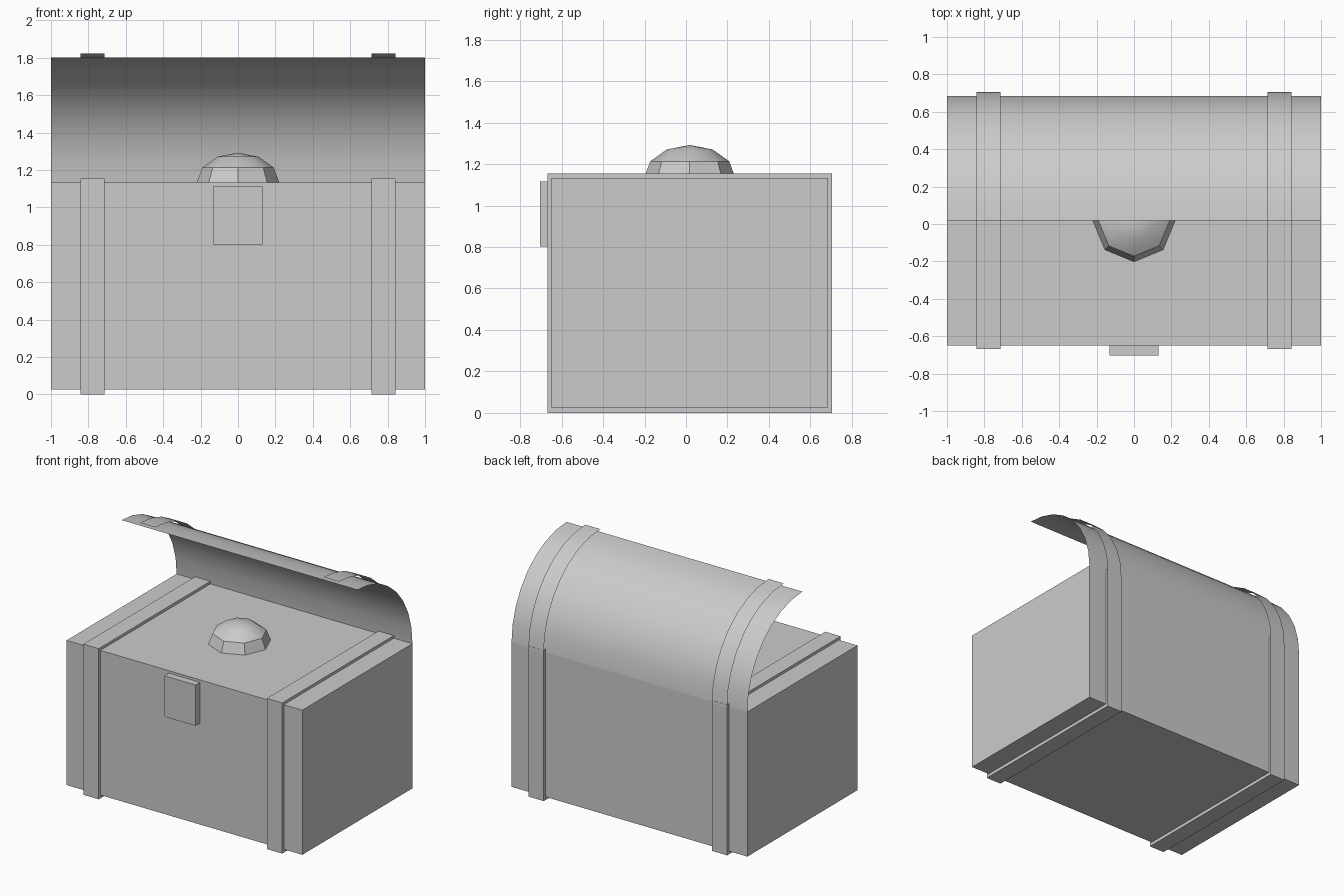
import bpy, bmesh, math
from mathutils import Vector

if "Cube" in bpy.data.objects:
    bpy.data.objects.remove(bpy.data.objects["Cube"])

CY = 0.018       # depth centre of the chest body
TOP = 1.134      # top of the body, hinge height of the lid

grey = bpy.data.materials.new("plain grey")
grey.diffuse_color = (0.6, 0.6, 0.6, 1)
grey.use_nodes = True
grey.node_tree.nodes["Principled BSDF"].inputs["Base Color"].default_value = grey.diffuse_color


def add_object(name, bm):
    mesh = bpy.data.meshes.new(name)
    bm.to_mesh(mesh)
    bm.free()
    mesh.materials.append(grey)
    obj = bpy.data.objects.new(name, mesh)
    bpy.context.collection.objects.link(obj)
    return obj


def smooth(obj, angle):
    bpy.ops.object.select_all(action='DESELECT')
    obj.select_set(True)
    bpy.context.view_layer.objects.active = obj
    bpy.ops.object.shade_smooth_by_angle(angle=math.radians(angle))


def box(name, lo, hi):
    lo, hi = Vector(lo), Vector(hi)
    bm = bmesh.new()
    bmesh.ops.create_cube(bm, size=1)
    bmesh.ops.scale(bm, vec=hi - lo, verts=bm.verts)
    bmesh.ops.translate(bm, vec=(lo + hi) / 2, verts=bm.verts)
    return add_object(name, bm)


def quarter_shell(name, x0, x1, radius, segments=8):
    """Open quarter cylinder sheet rising from the back edge, facing outwards."""
    bm = bmesh.new()
    rows = []
    for i in range(segments + 1):
        a = math.pi / 2 * i / segments
        y, z = CY + radius * math.cos(a), TOP + radius * math.sin(a)
        rows.append((bm.verts.new((x0, y, z)), bm.verts.new((x1, y, z))))
    for (a, b), (c, d) in zip(rows, rows[1:]):
        bm.faces.new((b, a, c, d))
    smooth(add_object(name, bm), 30)


# Body and lock plate
box("chest_body", (-1, CY - 0.667, 0.025), (1, CY + 0.667, TOP))
box("lock_plate", (-0.132, -0.703, 0.802), (0.132, -0.64, 1.115))

# Open lid sheet
quarter_shell("lid", -1, 1, 0.667)

# Straps around the body and over the lid
for side, x in (("left", -0.778), ("right", 0.778)):
    box("body_strap_" + side, (x - 0.065, CY - 0.687, 0), (x + 0.065, CY + 0.687, 1.155))
    quarter_shell("lid_strap_" + side, x - 0.065, x + 0.065, 0.688)

# Faceted knob of treasure set into the top
bm = bmesh.new()
bmesh.ops.create_uvsphere(bm, u_segments=8, v_segments=6, radius=1)
bmesh.ops.scale(bm, vec=(0.22, 0.22, 0.158), verts=bm.verts)
bmesh.ops.translate(bm, vec=(0, CY, TOP), verts=bm.verts)
smooth(add_object("treasure_gem", bm), 30)
